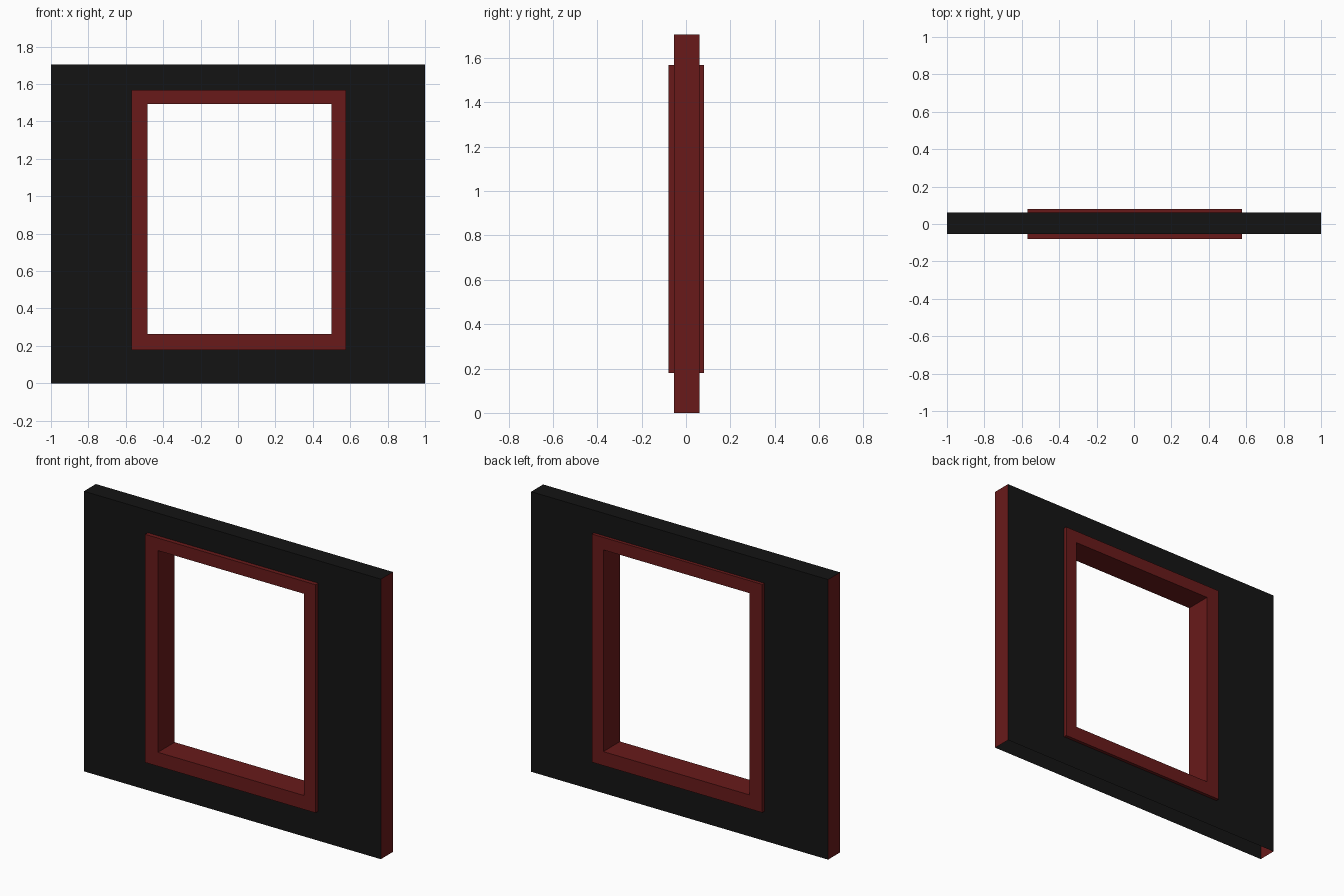
import bpy, bmesh

if "Cube" in bpy.data.objects:
    bpy.data.objects.remove(bpy.data.objects["Cube"])


def material(name, rgb):
    m = bpy.data.materials.new(name)
    m.diffuse_color = (*rgb, 1)
    m.use_nodes = True
    m.node_tree.nodes["Principled BSDF"].inputs["Base Color"].default_value = m.diffuse_color
    return m


black = material("black_paint", (0.007, 0.007, 0.007))
red = material("dark_red", (0.14, 0.0103, 0.0103))

# Rectangles as x0, x1, z0, z1, and depths as front y, back y
WALL = (-1.0, 1.0, 0.0, 1.705)
OUTER = (-0.57, 0.578, 0.179, 1.568)
INNER = (-0.483, 0.5, 0.264, 1.492)
WALL_Y = (-0.054, 0.061)
FRAME_Y = (-0.08, 0.081)


def ring(bm, rect, y):
    x0, x1, z0, z1 = rect
    return [bm.verts.new((x, y, z)) for x, z in
            ((x0, z0), (x1, z0), (x1, z1), (x0, z1))]


def bridge(bm, a, b, sides=range(4)):
    # sides: 0 bottom, 1 right, 2 top, 3 left
    return [bm.faces.new((a[i], a[(i + 1) % 4], b[(i + 1) % 4], b[i]))
            for i in sides]


def finish(bm, name, mats):
    bmesh.ops.recalc_face_normals(bm, faces=bm.faces)
    me = bpy.data.meshes.new(name)
    bm.to_mesh(me)
    bm.free()
    for m in mats:
        me.materials.append(m)
    ob = bpy.data.objects.new(name, me)
    bpy.context.collection.objects.link(ob)


# Wall shell: black faces and top, red ends, open underneath
bm = bmesh.new()
front, back = (ring(bm, WALL, y) for y in WALL_Y)
front_hole, back_hole = (ring(bm, OUTER, y) for y in WALL_Y)
bridge(bm, front_hole, front)
bridge(bm, back, back_hole)
bridge(bm, front, back, [2])
for f in bridge(bm, front, back, [1, 3]):
    f.material_index = 1
finish(bm, "wall", (black, red))

# Window frame: raised trim on both faces joined by the inner lining
bm = bmesh.new()
loops = [ring(bm, r, y) for r, y in (
    (OUTER, WALL_Y[0]), (OUTER, FRAME_Y[0]), (INNER, FRAME_Y[0]),
    (INNER, FRAME_Y[1]), (OUTER, FRAME_Y[1]), (OUTER, WALL_Y[1]))]
for a, b in zip(loops, loops[1:]):
    bridge(bm, a, b)
finish(bm, "window_frame", (red,))
